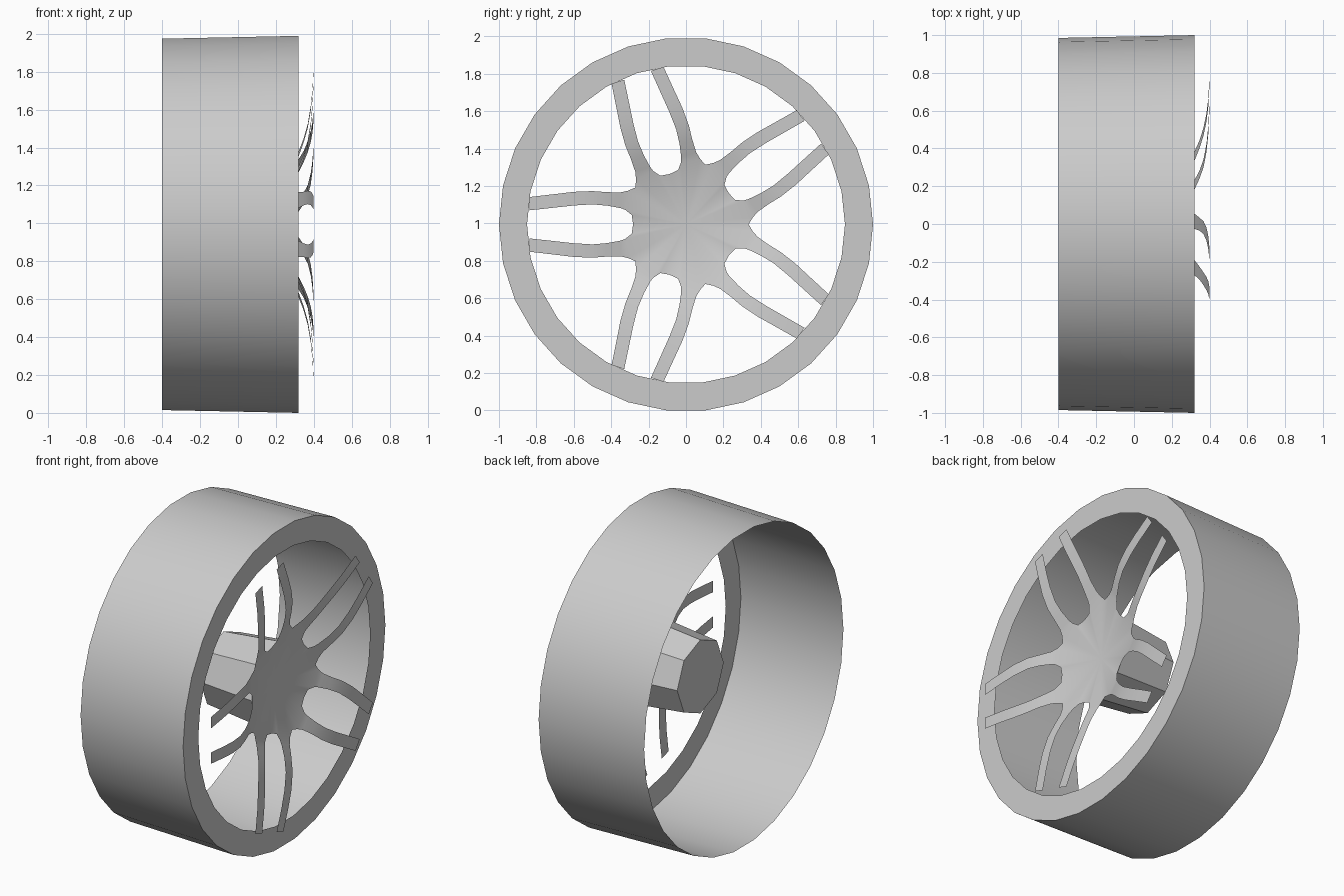
import bpy, bmesh
from math import sin, cos, pi, radians

if "Cube" in bpy.data.objects:
    bpy.data.objects.remove(bpy.data.objects["Cube"])

CZ = 0.9945  # wheel axis height


def finish(bm, name):
    me = bpy.data.meshes.new(name)
    bm.to_mesh(me)
    bm.free()
    ob = bpy.data.objects.new(name, me)
    bpy.context.collection.objects.link(ob)
    bpy.ops.object.select_all(action='DESELECT')
    ob.select_set(True)
    bpy.context.view_layer.objects.active = ob
    bpy.ops.object.shade_smooth_by_angle(angle=radians(30))
    return ob


def lathe(name, profile, sides, cap_first=False):
    """Revolve (x, radius) points about the wheel axis, back to front."""
    bm = bmesh.new()
    rings = []
    for x, r in profile:
        rings.append([bm.verts.new((x, r * cos(2 * pi * i / sides),
                                    CZ + r * sin(2 * pi * i / sides)))
                      for i in range(sides)])
    for a, b in zip(rings, rings[1:]):
        for i in range(sides):
            j = (i + 1) % sides
            bm.faces.new((a[i], a[j], b[j], b[i]))
    if cap_first:
        bm.faces.new(rings[0][::-1])
    return finish(bm, name)


# rim: open at the back, flat ring at the front
lathe("rim", [(-0.40, 0.985), (0.32, 1.0), (0.32, 0.85)], 30)

# hub barrel: tapered eight-sided drum closed at the back
lathe("hub_barrel", [(-0.10, 0.23), (0.283, 0.27)], 8, cap_first=True)

# dished hub face and five pairs of thin curved spokes
# hub outline for half a sector: (u along pair axis, v sideways, x)
HUB = [(0.283, 0, 0.296), (0.29, 0.05, 0.298), (0.325, 0.078, 0.31),
       (0.31, 0.18, 0.308), (0.271, 0.197, 0.302)]
# spoke sections: (u, inner v, outer v, x)
SPOKE = [(0.35, 0.087, 0.171, 0.32), (0.42, 0.100, 0.172, 0.346),
         (0.50, 0.107, 0.178, 0.368), (0.60, 0.101, 0.174, 0.384),
         (0.70, 0.090, 0.162, 0.393), (0.838, 0.075, 0.146, 0.399)]

bm = bmesh.new()
for k in range(5):
    t = radians(36 + 72 * k)
    for side in (1, -1):
        def vert(u, v, x):
            v *= side
            return bm.verts.new((x, u * cos(t) - v * sin(t),
                                 CZ + u * sin(t) + v * cos(t)))

        def face(*vs):
            bm.faces.new(vs if side == 1 else vs[::-1])

        centre = vert(0, 0, 0.24)
        edge = [vert(*p) for p in HUB]
        for a, b in zip(edge, edge[1:]):
            face(centre, a, b)
        inner, outer = edge[2], edge[3]
        for u, v0, v1, x in SPOKE:
            ni, no = vert(u, v0, x), vert(u, v1, x)
            face(inner, ni, no, outer)
            inner, outer = ni, no
bmesh.ops.remove_doubles(bm, verts=bm.verts, dist=0.004)
finish(bm, "hub_face_and_spokes")
